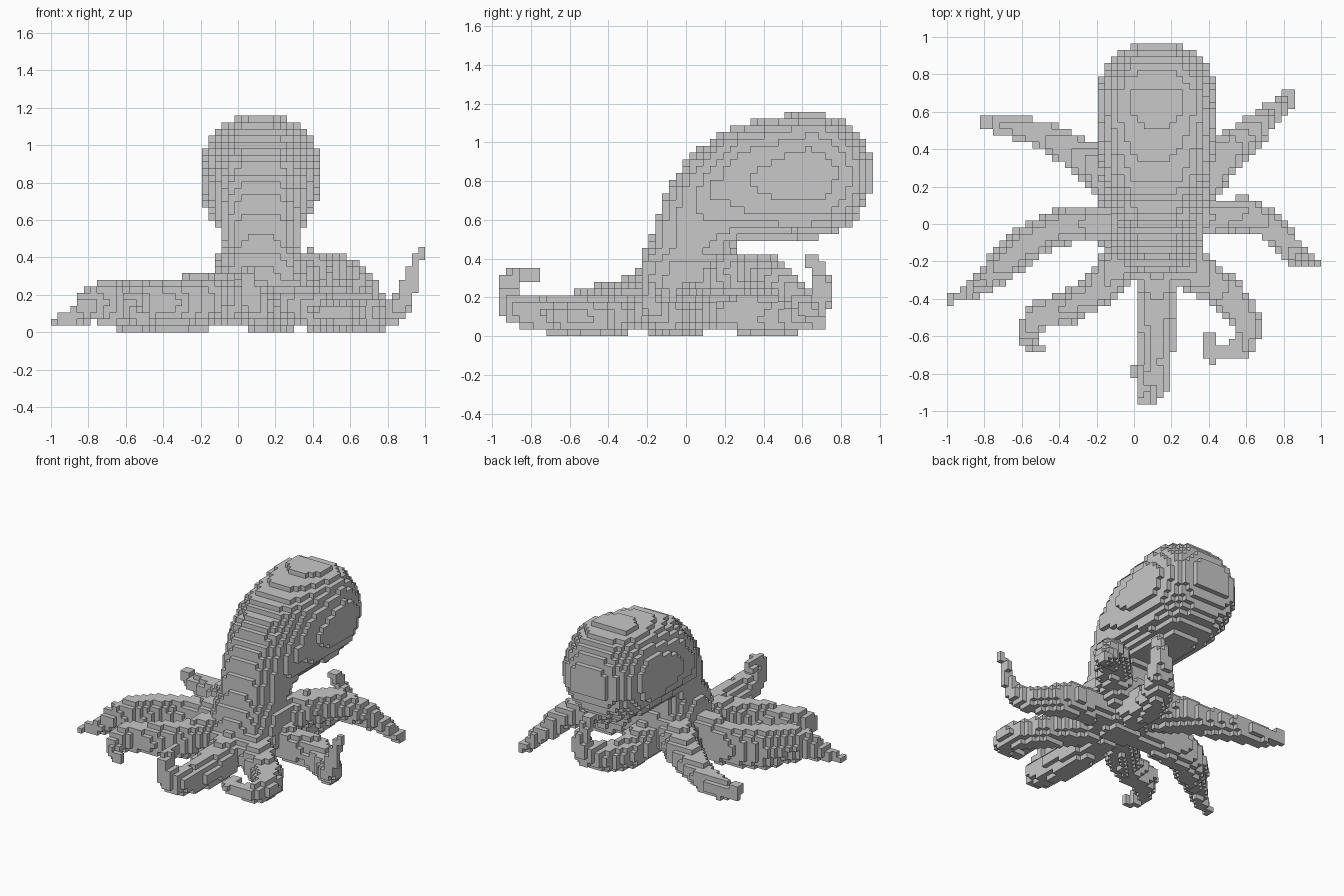
import bpy
import bmesh
from mathutils import Vector

VOXEL = 2 / 57          # edge of one building block
MID = 0.12              # the body sits a little to the left of centre
LIMIT = (28, 27, 32)    # last block index on each axis

if "Cube" in bpy.data.objects:
    bpy.data.objects.remove(bpy.data.objects["Cube"], do_unlink=True)

skin = bpy.data.materials.new("plain grey")
skin.use_nodes = True
skin.diffuse_color = (0.58, 0.58, 0.58, 1)
skin.node_tree.nodes["Principled BSDF"].inputs["Base Color"].default_value = skin.diffuse_color

owner = {}              # block index -> name of the part it belongs to


def block_centre(cell):
    return Vector((cell[0], cell[1], cell[2] + 0.5)) * VOXEL


def nearest_block(point):
    return (round(point.x / VOXEL), round(point.y / VOXEL), int(point.z // VOXEL))


def claim(name, cell):
    inside = abs(cell[0]) <= LIMIT[0] and abs(cell[1]) <= LIMIT[1] and 0 <= cell[2] <= LIMIT[2]
    if inside:
        owner.setdefault(cell, name)


def fill_ball(name, centre, radius, half_width=2, flat=0, tall=1):
    """Claim the blocks in a ball: cut at the sides, flat across its middle, stretched upwards."""
    base = nearest_block(centre)
    claim(name, base)
    reach = int(radius * tall / VOXEL) + 1
    span = range(-reach, reach + 1)
    for i in span:
        for j in span:
            for k in span:
                cell = (base[0] + i, base[1] + j, base[2] + k)
                place = block_centre(cell)
                gap = place - centre
                gap.x = max(abs(gap.x) - flat, 0) * radius / (radius - flat)
                gap.z /= tall
                if gap.length <= radius and abs(place.x - MID) < half_width:
                    claim(name, cell)


def sweep(name, stations, **shape):
    """Fill a tapering tube through stations of x, y, z, radius."""
    for start, end in zip(stations, stations[1:]):
        a, b = Vector(start[:3]), Vector(end[:3])
        steps = max(1, int((b - a).length / VOXEL * 2))
        for n in range(steps + 1):
            t = n / steps
            fill_ball(name, a.lerp(b, t), start[3] + (end[3] - start[3]) * t, **shape)


def arm(name, *stations, tall=1):
    sweep(name, [(MID, 0, 0.24, 0.15 / tall), *stations], tall=tall)


# Hub, neck and bulbous mantle leaning backwards
mantle_profile = [(0, 0.29, 0.25), (0, 0.36, 0.2), (0.02, 0.45, 0.205), (0.08, 0.62, 0.22),
                  (0.2, 0.74, 0.26), (0.35, 0.8, 0.3), (0.55, 0.82, 0.32), (0.64, 0.83, 0.325)]
sweep("mantle", [(MID, *station) for station in mantle_profile], half_width=0.31, flat=0.07)

# Eye bulges on both sides of the mantle
for name, side in (("left_eye", 1), ("right_eye", -1)):
    fill_ball(name, Vector((MID + side * 0.2, 0.18, 0.75)), 0.09, half_width=0.31)

# Front arm, curling up and back at its end
arm("front_arm", (0.12, -0.2, 0.16, 0.13), (0.12, -0.4, 0.11, 0.11), (0.12, -0.6, 0.1, 0.1),
    (0.12, -0.76, 0.11, 0.085), (0.1, -0.87, 0.14, 0.085), (0.07, -0.92, 0.2, 0.06),
    (0.05, -0.92, 0.28, 0.04), (0.04, -0.87, 0.33, 0.035), (0.02, -0.78, 0.31, 0.03))

# Back arm, hidden below the mantle and curling up
arm("back_arm", (0.15, 0.2, 0.16, 0.13), (0.18, 0.4, 0.1, 0.1), (0.26, 0.56, 0.1, 0.09),
    (0.33, 0.66, 0.14, 0.08), (0.36, 0.7, 0.24, 0.055), (0.35, 0.69, 0.32, 0.04),
    (0.33, 0.64, 0.41, 0.03))

# Left arms
arm("front_left_arm", (0.22, -0.15, 0.18, 0.13), (0.36, -0.28, 0.13, 0.11), (0.48, -0.36, 0.1, 0.095),
    (0.58, -0.47, 0.09, 0.085), (0.61, -0.58, 0.1, 0.07), (0.59, -0.66, 0.1, 0.06),
    (0.48, -0.69, 0.1, 0.045), (0.42, -0.7, 0.11, 0.04), (0.4, -0.6, 0.13, 0.03))
arm("middle_left_arm", (0.3, 0.02, 0.19, 0.1), (0.45, 0.03, 0.14, 0.085), (0.58, 0.06, 0.12, 0.09),
    (0.68, 0.02, 0.1, 0.08), (0.78, -0.06, 0.1, 0.07), (0.85, -0.15, 0.12, 0.06),
    (0.9, -0.2, 0.2, 0.045), (0.93, -0.21, 0.3, 0.035), (0.95, -0.2, 0.38, 0.03),
    (0.985, -0.2, 0.43, 0.02), tall=1.25)
arm("back_left_arm", (0.22, 0.1, 0.24, 0.13), (0.38, 0.24, 0.33, 0.11), (0.52, 0.4, 0.33, 0.095),
    (0.64, 0.5, 0.27, 0.08), (0.74, 0.6, 0.17, 0.06), (0.82, 0.66, 0.08, 0.04),
    (0.84, 0.71, 0.06, 0.025))

# Right arms
arm("front_right_arm", (-0.06, -0.2, 0.19, 0.11), (-0.2, -0.36, 0.17, 0.095), (-0.35, -0.45, 0.16, 0.085),
    (-0.48, -0.48, 0.16, 0.08), (-0.56, -0.55, 0.16, 0.065), (-0.58, -0.62, 0.11, 0.045),
    (-0.5, -0.665, 0.06, 0.03), tall=1.25)
arm("middle_right_arm", (-0.1, 0, 0.18, 0.11), (-0.3, 0, 0.15, 0.1), (-0.45, -0.03, 0.14, 0.095),
    (-0.57, -0.11, 0.14, 0.1), (-0.7, -0.22, 0.16, 0.085), (-0.78, -0.29, 0.15, 0.065),
    (-0.88, -0.36, 0.08, 0.04), (-0.985, -0.41, 0.055, 0.02), tall=1.45)
arm("back_right_arm", (-0.02, 0.15, 0.22, 0.13), (-0.18, 0.3, 0.18, 0.11), (-0.32, 0.39, 0.14, 0.09),
    (-0.5, 0.48, 0.11, 0.075), (-0.65, 0.52, 0.1, 0.065), (-0.77, 0.55, 0.11, 0.045),
    (-0.79, 0.55, 0.16, 0.035))


def build_part(name):
    """Make the outer block faces of one part, leaving out hidden faces."""
    bm = bmesh.new()
    corners = {}

    def corner(point):
        key = tuple(round(value / VOXEL * 2) for value in point)
        if key not in corners:
            corners[key] = bm.verts.new(point)
        return corners[key]

    for cell in [c for c, part in owner.items() if part == name]:
        for axis in range(3):
            for sign in (-1, 1):
                beside = list(cell)
                beside[axis] += sign
                if tuple(beside) in owner:
                    continue
                out, u, v = Vector(), Vector(), Vector()
                out[axis] = sign * VOXEL / 2
                u[(axis + 1) % 3] = VOXEL / 2
                v[(axis + 2) % 3] = sign * VOXEL / 2
                mid = block_centre(cell) + out
                bm.faces.new([corner(p) for p in (mid - u - v, mid + u - v, mid + u + v, mid - u + v)])
    mesh = bpy.data.meshes.new(name)
    bm.to_mesh(mesh)
    bm.free()
    mesh.materials.append(skin)
    bpy.context.collection.objects.link(bpy.data.objects.new(name, mesh))


for part_name in dict.fromkeys(owner.values()):
    build_part(part_name)
